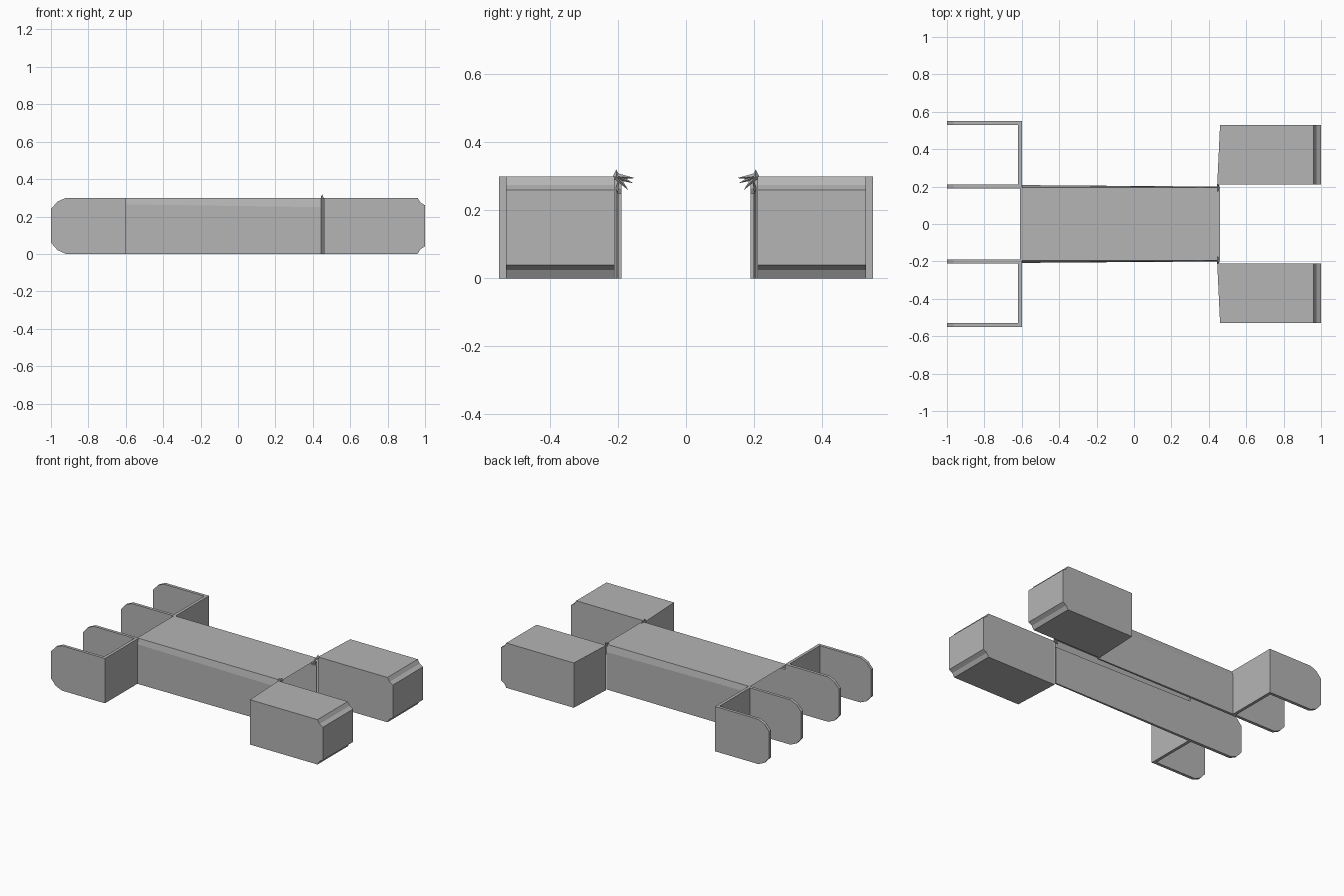
import bpy, bmesh, math
from mathutils import Vector

cube = bpy.data.objects.get("Cube")
if cube:
    bpy.data.objects.remove(cube, do_unlink=True)

grey = bpy.data.materials.new("plain grey")
grey.use_nodes = True
colour = (0.46, 0.46, 0.46, 1)
grey.diffuse_color = colour
grey.node_tree.nodes["Principled BSDF"].inputs["Base Color"].default_value = colour


def finish(name, bm):
    bmesh.ops.recalc_face_normals(bm, faces=bm.faces)
    mesh = bpy.data.meshes.new(name)
    bm.to_mesh(mesh)
    bm.free()
    mesh.materials.append(grey)
    obj = bpy.data.objects.new(name, mesh)
    bpy.context.collection.objects.link(obj)
    return obj


def loft(name, start, end):
    """Closed solid between two matching loops of points."""
    bm = bmesh.new()
    a = [bm.verts.new(p) for p in start]
    b = [bm.verts.new(p) for p in end]
    bm.faces.new(a)
    bm.faces.new(b)
    for i in range(len(a)):
        j = (i + 1) % len(a)
        bm.faces.new((a[i], a[j], b[j], b[i]))
    return finish(name, bm)


def sheet(name, points):
    bm = bmesh.new()
    bm.faces.new([bm.verts.new(p) for p in points])
    return finish(name, bm)


def extrude_y(name, profile, y0, y1):
    return loft(name, [(x, y0, z) for x, z in profile], [(x, y1, z) for x, z in profile])


H = 0.30            # overall height
FORK = -0.61        # where the fork plates begin
BLOCK = 0.46        # where the blocks begin

# Rounded end of each fork plate, mirrored top to bottom
upper = [(FORK, H), (-0.92, H), (-0.965, 0.28), (-1, 0.24)]
plate = upper + [(x, H - z) for x, z in reversed(upper)]

# Stepped chamfer on the outer end of each block
nose = [(0.96, H), (0.975, 0.275), (1, 0.26)]
nose = nose + [(x, H - z) for x, z in reversed(nose)]

# Open top deck
sheet("top_deck", [(FORK, -0.195, H), (BLOCK, -0.195, H), (BLOCK, 0.195, H), (FORK, 0.195, H)])

for side, s in (("left", 1), ("right", -1)):
    # Fork plates and the cross plate that joins them
    extrude_y(side + "_inner_fork", plate, s * 0.19, s * 0.21)
    extrude_y(side + "_outer_fork", plate, s * 0.53, s * 0.55)
    cross = [(-0.62, 0), (-0.60, 0), (-0.60, H), (-0.62, H)]
    extrude_y(side + "_cross_plate", cross, s * 0.19, s * 0.55)

    # Long side wall, tapering towards the blocks
    def wall_section(x, outer, top):
        return [(x, s * 0.19, 0), (x, s * outer, 0), (x, s * outer, top), (x, s * 0.19, top)]
    loft(side + "_side_wall", wall_section(FORK, 0.208, 0.265), wall_section(0.45, 0.20, 0.25))

    # Thin sloping strip between wall and deck
    sheet(side + "_edge_strip", [(FORK, s * 0.208, 0.265), (0.45, s * 0.20, 0.25),
                                 (0.45, s * 0.195, H), (FORK, s * 0.195, H)])

    # Closed block with a slightly slanted back
    def block_section(y, back):
        return [(back, y, H)] + [(x, y, z) for x, z in nose] + [(back, y, 0)]
    loft(side + "_block", block_section(s * 0.21, 0.445), block_section(s * 0.53, BLOCK))

    # Small jagged splinters at the deck corner
    bm = bmesh.new()
    root = Vector((0.445, s * 0.205, 0.30))
    for y, z in ((0.15, 0.295), (0.155, 0.28), (0.17, 0.26), (0.205, 0.32)):
        tip = Vector((0.45, s * y, z))
        across = (tip - root).cross(Vector((1, 0, 0))).normalized() * 0.01
        base = [root + across, root - across, root + Vector((0.012, 0, 0))]
        v = [bm.verts.new(p) for p in base + [tip]]
        for a, b, c in ((0, 1, 2), (0, 1, 3), (1, 2, 3), (2, 0, 3)):
            bm.faces.new((v[a], v[b], v[c]))
    finish(side + "_corner_splinters", bm)
